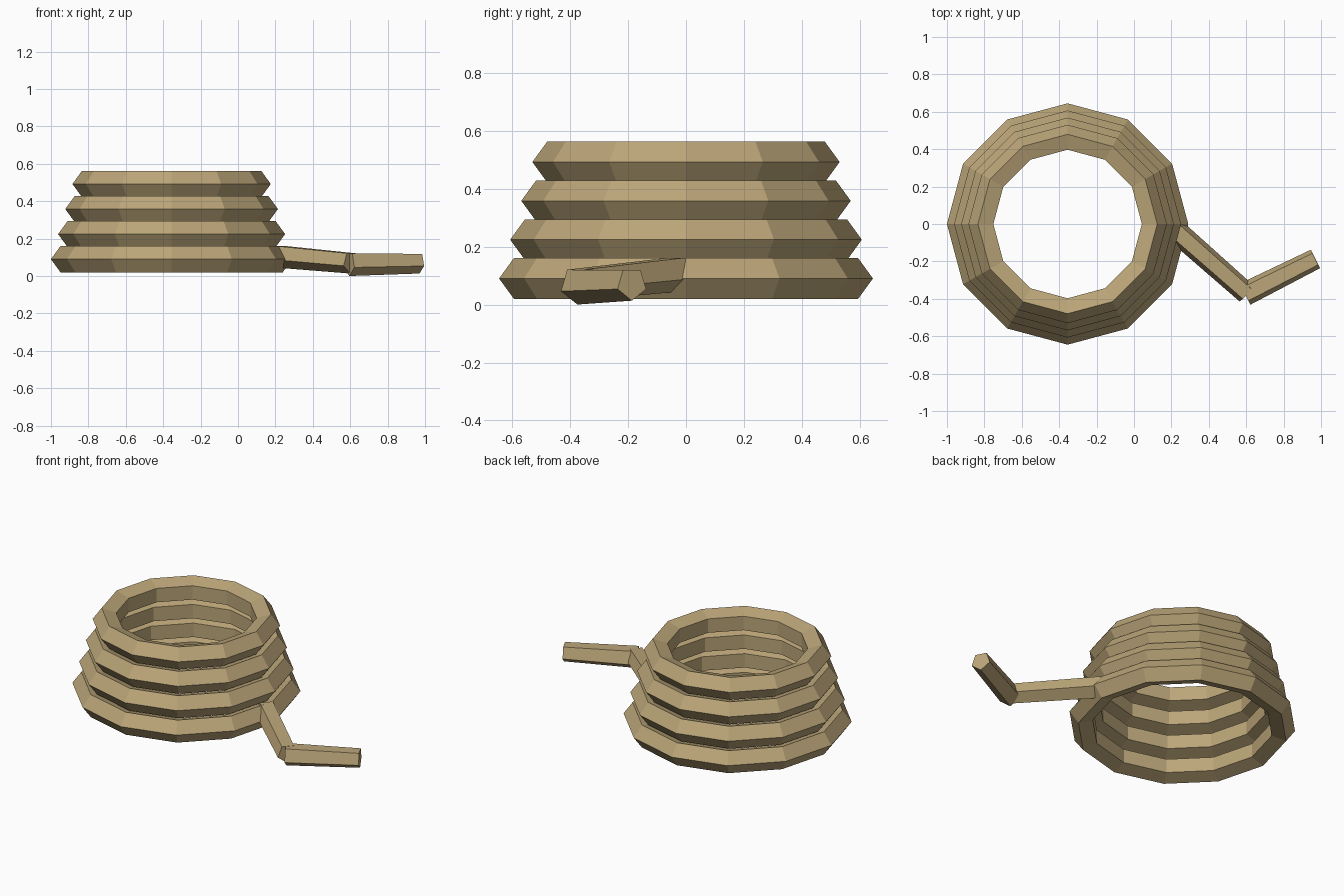
import bpy, math
from mathutils import Vector, Matrix

if "Cube" in bpy.data.objects:
    bpy.data.objects.remove(bpy.data.objects["Cube"])

rope = bpy.data.materials.new("rope_tan")
rope.diffuse_color = (0.50, 0.38, 0.19, 1)
rope.use_nodes = True
rope.node_tree.nodes["Principled BSDF"].inputs["Base Color"].default_value = rope.diffuse_color


def mesh_object(name, verts, faces):
    me = bpy.data.meshes.new(name)
    me.from_pydata(verts, [], faces)
    me.materials.append(rope)
    ob = bpy.data.objects.new(name, me)
    bpy.context.collection.objects.link(ob)
    return ob


# Stacked coil rings: 12 segments around, five-sided rope section
def ring(name, centre, major, minor, n=12, m=5):
    verts, faces = [], []
    for i in range(n):
        a = 2 * math.pi * i / n
        for j in range(m):
            b = 2 * math.pi * j / m
            r = major + minor * math.cos(b)
            verts.append(centre + Vector((r * math.cos(a), r * math.sin(a), minor * math.sin(b))))
            k, l = (i + 1) % n, (j + 1) % m
            faces.append((i * m + j, k * m + j, k * m + l, i * m + l))
    mesh_object(name, verts, faces)


for i in range(4):
    ring(f"coil_{i + 1}", Vector((-0.355, 0, 0.09 + 0.134 * i)), 0.5715 - 0.0383 * i, 0.0736)


# Loose rope end: tapered five-sided lengths, one edge pointing down
def length(name, p, q, r0, r1, m=5):
    p, q = Vector(p), Vector(q)
    d = (q - p).normalized()
    side = d.cross(Vector((0, 0, 1))).normalized()
    up = side.cross(d)
    verts = []
    for c, r in ((p, r0), (q, r1)):
        for j in range(m):
            b = -math.pi / 2 + 2 * math.pi * j / m
            verts.append(c + r * (math.cos(b) * side + math.sin(b) * up))
    faces = [(j, (j + 1) % m, m + (j + 1) % m, m + j) for j in range(m)]
    faces = [f[::-1] for f in faces]
    faces += [tuple(range(m)), tuple(range(2 * m - 1, m - 1, -1))]
    mesh_object(name, verts, faces)


length("tail_inner", (0.215, -0.03, 0.109), (0.603, -0.372, 0.073), 0.065, 0.060)
length("tail_tip", (0.594, -0.375, 0.0665), (0.970, -0.187, 0.0715), 0.0665, 0.058)
